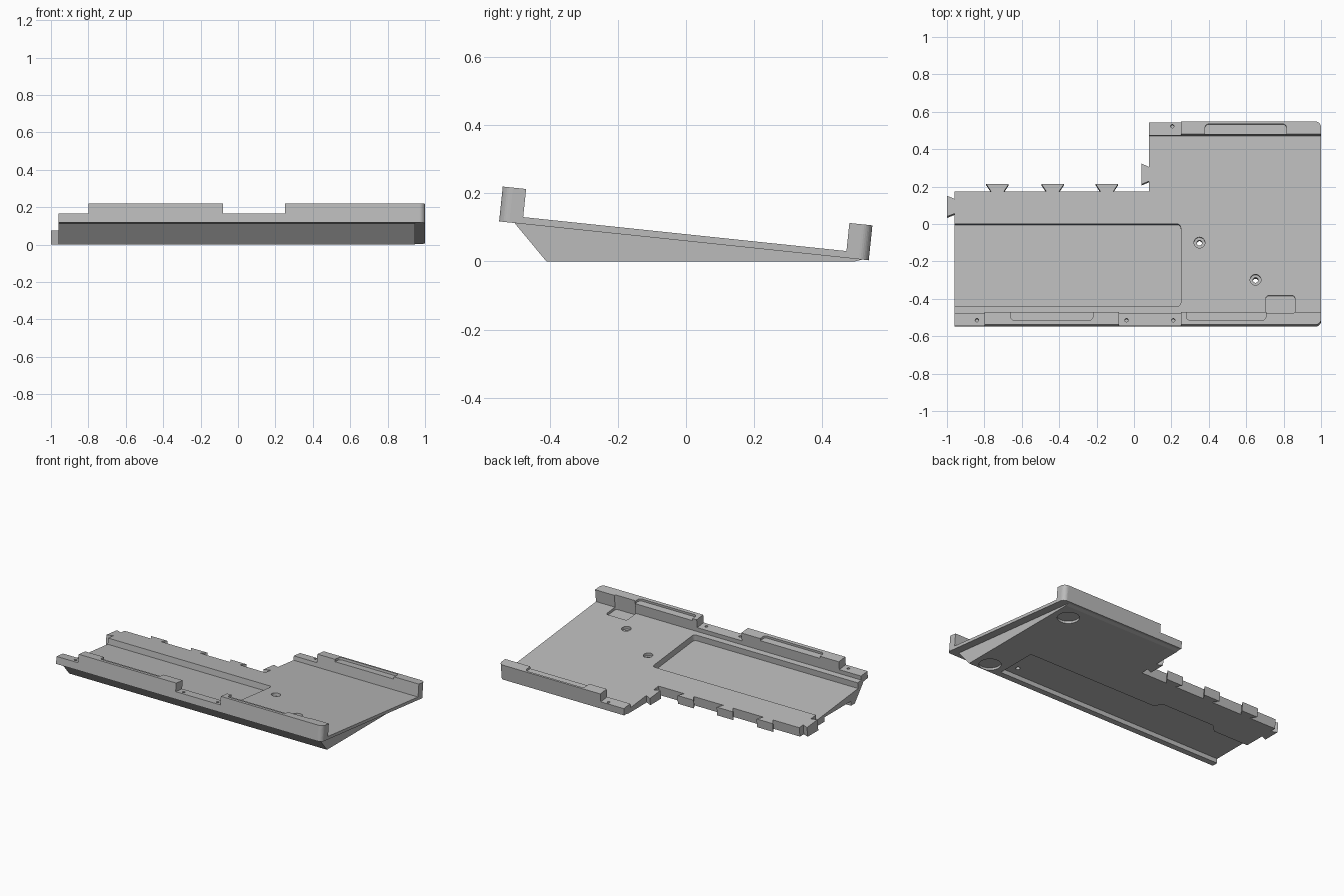
import bpy, bmesh, math
from mathutils import Matrix, Vector

if "Cube" in bpy.data.objects:
    bpy.data.objects.remove(bpy.data.objects["Cube"])

grey = bpy.data.materials.new("plain_grey")
grey.diffuse_color = (0.5, 0.5, 0.5, 1)
grey.use_nodes = True
grey.node_tree.nodes["Principled BSDF"].inputs["Base Color"].default_value = grey.diffuse_color

# The deck slopes 6 degrees down to the back; TILT is its frame, z = 0 on the floor
TILT = Matrix.Translation((0, 0, 0.08)) @ Matrix.Rotation(math.radians(-6), 4, 'X')
WORLD = Matrix.Identity(4)
# Maps a (y, z) side profile extruded along x
SIDE = Matrix(((0, 0, 1, 0), (1, 0, 0, 0), (0, 1, 0, 0), (0, 0, 0, 1)))


def prism(name, pts, lo, hi, frame=TILT):
    bm = bmesh.new()
    face = bm.faces.new([bm.verts.new((x, y, lo)) for x, y in pts])
    new = bmesh.ops.extrude_face_region(bm, geom=[face])["geom"]
    bmesh.ops.translate(bm, vec=(0, 0, hi - lo),
                        verts=[g for g in new if isinstance(g, bmesh.types.BMVert)])
    bm.transform(frame)
    bmesh.ops.recalc_face_normals(bm, faces=bm.faces)
    me = bpy.data.meshes.new(name)
    bm.to_mesh(me)
    bm.free()
    me.materials.append(grey)
    ob = bpy.data.objects.new(name, me)
    bpy.context.collection.objects.link(ob)
    return ob


def rect(x0, x1, y0, y1, r=0):
    if not r:
        return [(x0, y0), (x1, y0), (x1, y1), (x0, y1)]
    return (arc(x0 + r, y0 + r, r, 180) + arc(x1 - r, y0 + r, r, 270)
            + arc(x1 - r, y1 - r, r, 0) + arc(x0 + r, y1 - r, r, 90))


def arc(cx, cy, r, start, sweep=90, n=8):
    return [(cx + r * math.cos(math.radians(start + sweep * i / n)),
             cy + r * math.sin(math.radians(start + sweep * i / n))) for i in range(n + 1)]


def circle(cx, cy, r):
    return arc(cx, cy, r, 0, 360, 32)[:-1]


def combine(target, tool, op):
    mod = target.modifiers.new("cut", 'BOOLEAN')
    mod.operation, mod.solver, mod.object = op, 'EXACT', tool
    bpy.context.view_layer.objects.active = target
    bpy.ops.object.modifier_apply(modifier=mod.name)
    bpy.data.objects.remove(tool)


F0, F1, B0, B1 = -0.55, -0.481, 0.474, 0.542    # front and back rail limits
LOW, HIGH = 0.028, 0.083                        # rail heights above the floor

# Sloping deck plate and the wedge beneath it
tray = prism("keyboard_tray", rect(-1.1, 1.1, F0, B1), -0.02, 0)
combine(tray, prism("wedge", [(-0.505, 0.1145), (-0.41, 0), (0.495, 0), (0.52, 0.006),
                              (0.5, 0.02), (-0.49, 0.122)], -1.05, 0.945, SIDE), 'UNION')

# Stepped rails on the front and back edges
front_rail = [(-1.1, -0.01), (1.1, -0.01), (1.1, HIGH), (0.25, HIGH), (0.25, LOW),
              (-0.08, LOW), (-0.08, HIGH), (-0.8, HIGH), (-0.8, LOW), (-1.1, LOW)]
back_rail = [(0, -0.01), (1.1, -0.01), (1.1, HIGH), (0.25, HIGH), (0.25, LOW), (0, LOW)]
UPRIGHT = TILT @ Matrix(((1, 0, 0, 0), (0, 0, 1, 0), (0, 1, 0, 0), (0, 0, 0, 1)))
combine(tray, prism("front_rail", front_rail, F0, F1, UPRIGHT), 'UNION')
combine(tray, prism("back_rail", back_rail, B0, B1, UPRIGHT), 'UNION')

# L-shaped outline with rounded right corners and dovetail tabs
outline = [(-0.96, F0 - 0.02)] + arc(0.97, F0 + 0.03, 0.03, 270) + arc(0.97, B1 - 0.03, 0.03, 0)
outline[0] = (-0.96, F0)
outline += [(0.08, B1), (0.08, 0.307), (0.04, 0.325), (0.04, 0.213), (0.08, 0.23), (0.08, 0.176)]
for c in (-0.145, -0.435, -0.73):
    outline += [(c + 0.035, 0.176), (c + 0.06, 0.214), (c - 0.06, 0.214), (c - 0.035, 0.176)]
outline += [(-0.96, 0.176), (-0.96, 0.135), (-1, 0.152), (-1, 0.04), (-0.96, 0.056)]
combine(tray, prism("outline", outline, -0.4, 0.4), 'INTERSECT')

# Upper pocket, open at the left end
cutters = [prism("pocket", rect(-1.2, 0.25, -0.443, 0, 0.02), -0.04, 0.1)]

# Cable opening in the front rail with a sunken well behind it
cutters.append(prism("port", rect(0.71, 0.86, -0.017, 0.0625, 0.012), -0.7, -0.47, UPRIGHT))
cutters.append(prism("well", rect(0.705, 0.86, -0.49, -0.385, 0.015), -0.018, 0.2))

# Shallow rests along the rail tops
for x0, x1, y0, y1 in ((-0.66, -0.22, -0.526, -0.44), (0.28, 0.705, -0.526, -0.44),
                       (0.38, 0.815, 0.43, 0.529)):
    cutters.append(prism("rest", rect(x0, x1, y0, y1, 0.02), HIGH - 0.015, 0.2))

# Stepped screw holes and small pin holes
for x, y in ((0.35, -0.1), (0.65, -0.3)):
    cutters.append(prism("screw_head", circle(x, y, 0.029), -0.02, 0.1))
    cutters.append(prism("screw_hole", circle(x, y, 0.014), -0.3, 0.1))
for x, y in ((-0.84, -0.52), (-0.04, -0.52), (0.21, -0.52), (0.205, 0.523)):
    cutters.append(prism("pin_hole", circle(x, y, 0.009), -0.005, 0.1))

# Underside channel and round foot recesses
channel = [(-1.2, -0.37), (0.73, -0.37), (0.73, -0.09), (-0.22, -0.09), (-0.27, -0.04),
           (-0.65, -0.04), (-0.7, -0.09), (-1.2, -0.09)]
cutters.append(prism("channel", channel, -0.1, 0.03, WORLD))
for y in (0.39, -0.34):
    cutters.append(prism("foot_recess", circle(0.84, y, 0.067), -0.1, 0.015, WORLD))

for c in cutters:
    combine(tray, c, 'DIFFERENCE')
